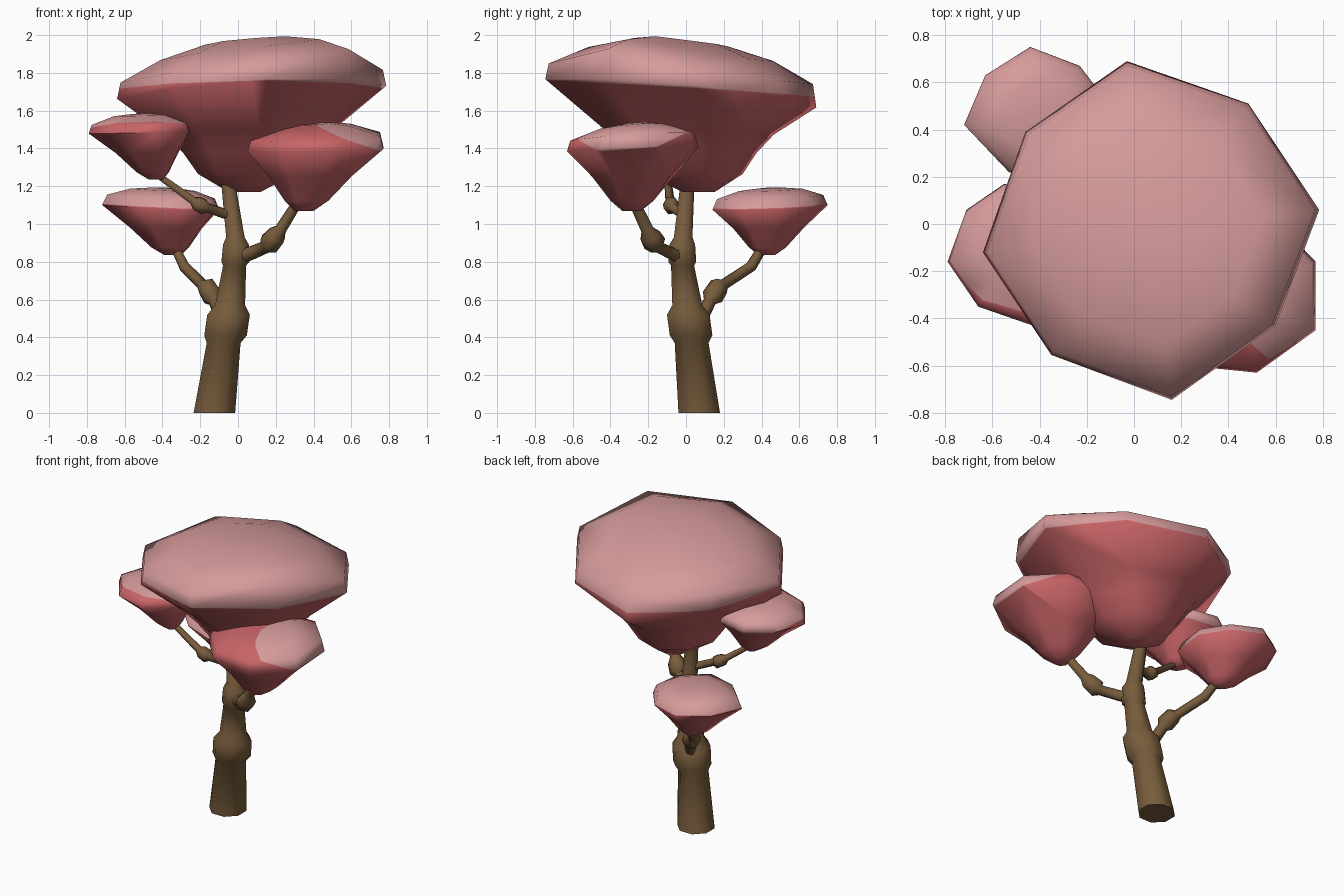
import bpy
import bmesh
import math
from mathutils import Vector

cube = bpy.data.objects.get("Cube")
if cube:
    bpy.data.objects.remove(cube, do_unlink=True)


def material(name, rgb):
    mat = bpy.data.materials.new(name)
    mat.use_nodes = True
    color = (*rgb, 1)
    mat.diffuse_color = color
    mat.node_tree.nodes["Principled BSDF"].inputs["Base Color"].default_value = color
    return mat


bark = material("bark brown", (0.185, 0.107, 0.045))
red = material("blossom red", (0.58, 0.128, 0.135))
pink = material("blossom pink", (0.67, 0.325, 0.325))


def finish(bm, name, mats):
    bmesh.ops.recalc_face_normals(bm, faces=bm.faces)
    mesh = bpy.data.meshes.new(name)
    bm.to_mesh(mesh)
    bm.free()
    for mat in mats:
        mesh.materials.append(mat)
    obj = bpy.data.objects.new(name, mesh)
    bpy.context.collection.objects.link(obj)
    bpy.ops.object.select_all(action='DESELECT')
    obj.select_set(True)
    bpy.context.view_layer.objects.active = obj
    bpy.ops.object.shade_smooth_by_angle(angle=math.radians(65))


def loft(bm, loops):
    """Skin rings of equal length and cap both ends."""
    rings = [[bm.verts.new(p) for p in loop] for loop in loops]
    n = len(rings[0])
    for a, b in zip(rings, rings[1:]):
        for i in range(n):
            j = (i + 1) % n
            bm.faces.new((a[i], a[j], b[j], b[i]))
    bm.faces.new(rings[0])
    bm.faces.new(rings[-1])


def limb(name, path, sides, level=False):
    """Faceted tube through (x, y, z, radius) stations."""
    pts = [Vector(p[:3]) for p in path]
    loops = []
    for i, p in enumerate(pts):
        way = pts[min(i + 1, len(pts) - 1)] - pts[max(i - 1, 0)]
        turn = Vector((0, 0, 1)).rotation_difference(way)
        loop = []
        for k in range(sides):
            a = math.tau * (k + 0.5) / sides
            off = Vector((math.cos(a), math.sin(a), 0)) * path[i][3]
            loop.append(p + (off if level else turn @ off))
        loops.append(loop)
    bm = bmesh.new()
    loft(bm, loops)
    finish(bm, name, [bark])


def canopy(name, outline, foot, rim, lower, upper, tint, crests=()):
    """Umbrella-shaped leaf mass; rim and tint are planes (z0, slope x, slope y).
    Crests (x, y, rim rise, top rise) swell the shape locally."""
    def height(p, layer):
        z = rim[0] + rim[1] * p.x + rim[2] * p.y
        for crest in crests:
            reach = (p - Vector(crest[:2])).length / 0.5
            z += crest[layer] * max(0, 1 - reach)
        return z
    pts = [Vector(p) for p in outline]
    middle = sum(pts, Vector((0, 0))) / len(pts)
    base = Vector(foot[:2])
    mid_z = height(middle, 2)
    loops = []
    for s, f in lower:
        loop = []
        for p in pts:
            q = base.lerp(p, s)
            tilt = (height(p, 2) - mid_z) * f ** 3
            loop.append((q.x, q.y, foot[2] + (mid_z - foot[2]) * f + tilt))
        loops.append(loop)
    for s, h in upper:
        ring = [middle.lerp(p, s) for p in pts]
        loops.append([(q.x, q.y, height(q, 3) + h) for q in ring])
    bm = bmesh.new()
    loft(bm, loops)

    # Cut along the colour boundary, then tint everything above it
    origin = Vector((0, 0, tint[0]))
    normal = Vector((-tint[1], -tint[2], 1))
    bmesh.ops.bisect_plane(bm, geom=bm.verts[:] + bm.edges[:] + bm.faces[:],
                           plane_co=origin, plane_no=normal)
    for face in bm.faces:
        above = (face.calc_center_median() - origin).dot(normal) > 0
        face.material_index = int(above)
    finish(bm, name, [red, pink])


# Trunk with two swollen joints
limb("trunk", [
    (-0.125, 0.07, 0, 0.119), (-0.076, 0.03, 0.37, 0.097),
    (-0.066, 0.027, 0.41, 0.122), (-0.05, 0.012, 0.52, 0.122),
    (-0.042, 0.007, 0.57, 0.086), (-0.018, -0.018, 0.78, 0.066),
    (-0.014, -0.02, 0.80, 0.08), (-0.011, -0.02, 0.89, 0.074),
    (-0.014, -0.015, 0.93, 0.053), (-0.052, 0.008, 1.22, 0.04)], 8, True)

# Branches with knobs
limb("front_left_branch", [
    (0, -0.03, 0.82, 0.038), (0.08, -0.09, 0.85, 0.036),
    (0.15, -0.15, 0.88, 0.034), (0.165, -0.165, 0.895, 0.062),
    (0.205, -0.19, 0.94, 0.056), (0.225, -0.205, 0.97, 0.034),
    (0.35, -0.3, 1.17, 0.027)], 6)
limb("back_right_branch", [
    (-0.07, 0.06, 0.46, 0.038), (-0.125, 0.125, 0.59, 0.034),
    (-0.135, 0.14, 0.615, 0.058), (-0.17, 0.175, 0.67, 0.054),
    (-0.19, 0.2, 0.68, 0.03), (-0.285, 0.345, 0.775, 0.03),
    (-0.345, 0.42, 0.9, 0.025)], 6)
limb("upper_right_branch", [
    (-0.03, 0, 1.04, 0.027), (-0.16, -0.07, 1.085, 0.026),
    (-0.18, -0.075, 1.09, 0.045), (-0.22, -0.08, 1.11, 0.042),
    (-0.24, -0.085, 1.125, 0.024), (-0.44, -0.1, 1.27, 0.018)], 6)

# Leaf masses
small = [(0.14, 0), (0.32, 0.16), (0.61, 0.56), (1, 1)]

canopy("main_canopy",
       [(0.785, 0.06), (0.485, 0.51), (-0.03, 0.69), (-0.46, 0.39),
        (-0.64, -0.12), (-0.35, -0.555), (0.16, -0.745), (0.6, -0.43)],
       (0.03, 0.08, 1.17), (1.69, 0.06, -0.09),
       [(0.12, 0), (0.36, 0.18), (0.48, 0.4), (0.63, 0.61), (1, 1)],
       [(0.975, 0.085), (0.68, 0.19), (0.34, 0.265)],
       (1.715, 0.01, -0.06),
       [(0.6, -0.43, 0, 0.08), (-0.46, 0.39, 0.08, 0.09),
        (0, 0.65, -0.01, 0.03)])

canopy("front_left_canopy",
       [(0.77, -0.16), (0.57, 0.05), (0.27, 0.08), (0.08, -0.1),
        (0.05, -0.39), (0.23, -0.6), (0.52, -0.63), (0.77, -0.45)],
       (0.34, -0.29, 1.07), (1.40, 0.02, 0.04), small,
       [(0.95, 0.055), (0.5, 0.105), (0.2, 0.12)],
       (1.71, -0.38, 0.08),
       [(0.65, -0.15, 0, 0.03)])

canopy("back_right_canopy",
       [(-0.1, 0.5), (-0.23, 0.67), (-0.44, 0.75), (-0.63, 0.63),
        (-0.72, 0.42), (-0.53, 0.22), (-0.3, 0.14), (-0.12, 0.28)],
       (-0.335, 0.425, 0.835), (1.06, -0.04, 0.03), small,
       [(0.92, 0.055), (0.55, 0.092), (0.2, 0.102)],
       (1.066, -0.04, 0.03))

canopy("upper_right_canopy",
       [(-0.25, -0.05), (-0.35, 0.13), (-0.55, 0.17), (-0.71, 0.06),
        (-0.79, -0.16), (-0.66, -0.35), (-0.43, -0.43), (-0.26, -0.3)],
       (-0.42, -0.1, 1.235), (1.5, 0.025, 0.01), small,
       [(0.95, 0.045), (0.55, 0.088), (0.2, 0.098)],
       (1.485, 0, -0.15))
